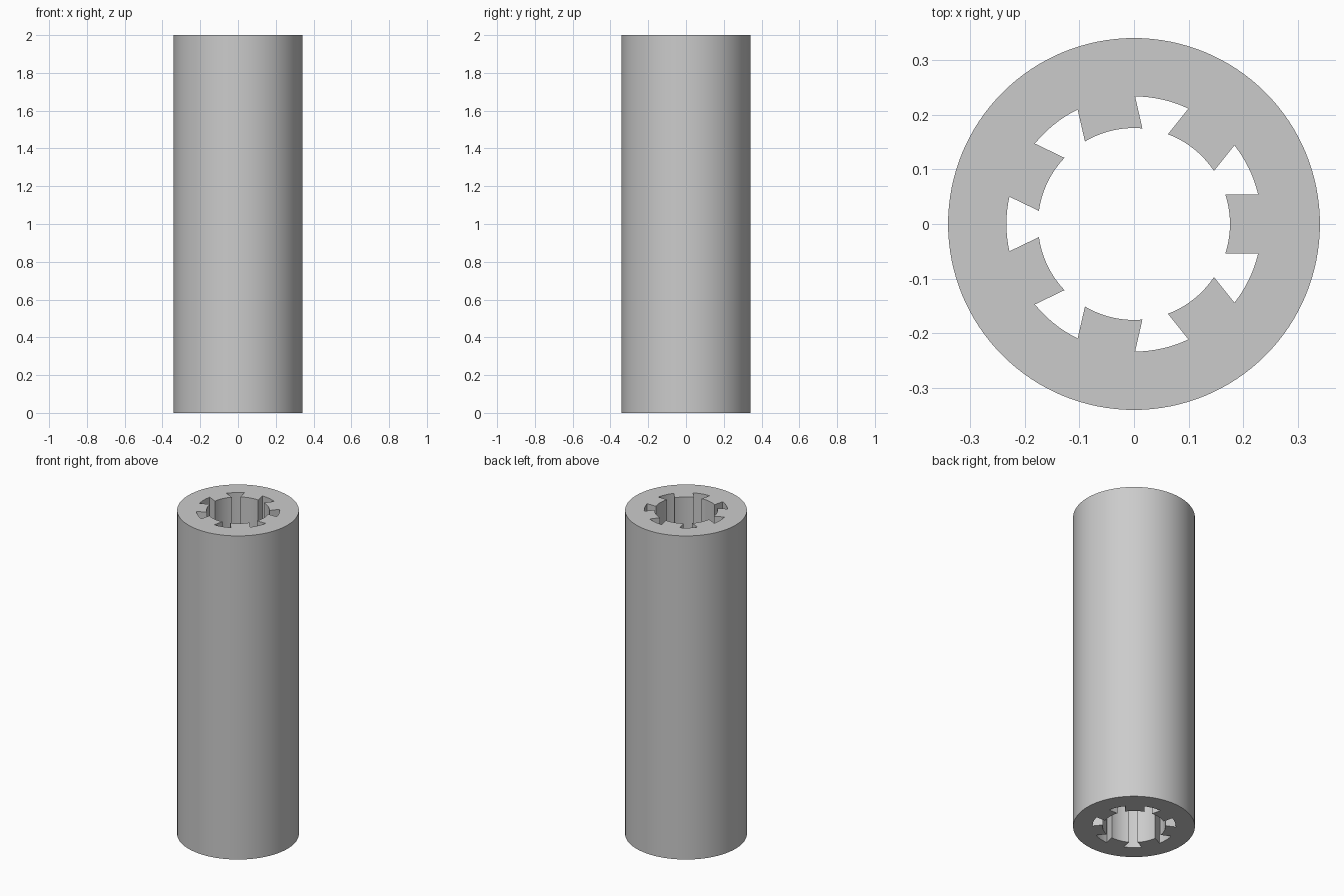
import bpy, bmesh
from math import sin, cos, asin, pi, radians

cube = bpy.data.objects.get("Cube")
if cube:
    bpy.data.objects.remove(cube)

HEIGHT = 2.0
OUTER_R, ROOT_R, TIP_R = 0.341, 0.234, 0.176
TEETH, TOOTH_HALF_WIDTH = 7, 0.054
PITCH = 2 * pi / TEETH


def arc(radius, start, end, steps):
    """Points along an arc, both ends included."""
    angles = [start + (end - start) * i / steps for i in range(steps + 1)]
    return [(radius * cos(a), radius * sin(a), 0) for a in angles]


def add_loop(bm, points):
    """Closed loop of edges through the points."""
    verts = [bm.verts.new(p) for p in points]
    return [bm.edges.new((a, b)) for a, b in zip(verts, verts[1:] + verts[:1])]


# Bore outline: parallel-sided teeth separated by grooves
tip_half = asin(TOOTH_HALF_WIDTH / TIP_R)
root_half = asin(TOOTH_HALF_WIDTH / ROOT_R)
bore = []
for i in range(TEETH):
    a = i * PITCH
    bore += arc(TIP_R, a - tip_half, a + tip_half, 10)
    bore += arc(ROOT_R, a + root_half, a + PITCH - root_half, 8)

# Cross-section filled between the two loops, then raised to full height
bm = bmesh.new()
edges = add_loop(bm, arc(OUTER_R, 0, 2 * pi, 128)[:-1]) + add_loop(bm, bore)
bmesh.ops.triangle_fill(bm, edges=edges, use_beauty=True)
raised = bmesh.ops.extrude_face_region(bm, geom=bm.faces[:], use_keep_orig=True)
top = [g for g in raised["geom"] if isinstance(g, bmesh.types.BMVert)]
bmesh.ops.translate(bm, verts=top, vec=(0, 0, HEIGHT))
bmesh.ops.recalc_face_normals(bm, faces=bm.faces[:])

mesh = bpy.data.meshes.new("splined_sleeve")
bm.to_mesh(mesh)
bm.free()
sleeve = bpy.data.objects.new("splined_sleeve", mesh)
bpy.context.collection.objects.link(sleeve)

# Single grey material
grey = bpy.data.materials.new("plain_grey")
grey.use_nodes = True
colour = (0.6, 0.6, 0.6, 1)
grey.diffuse_color = colour
grey.node_tree.nodes["Principled BSDF"].inputs["Base Color"].default_value = colour
mesh.materials.append(grey)

# Smooth curved walls, crisp tooth edges and rims
bpy.ops.object.select_all(action="DESELECT")
sleeve.select_set(True)
bpy.context.view_layer.objects.active = sleeve
bpy.ops.object.shade_smooth_by_angle(angle=radians(30))
